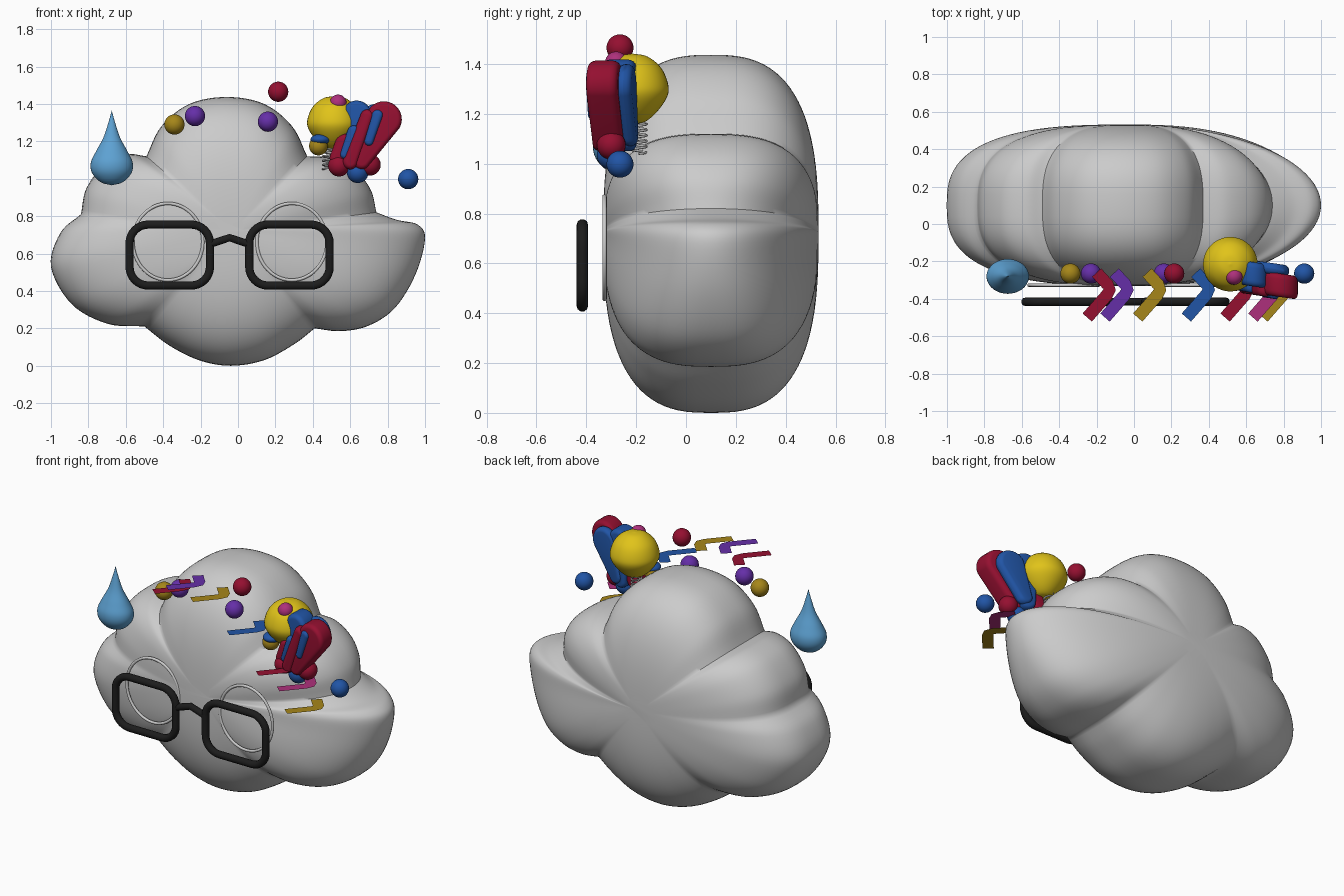
import bpy, bmesh, math
from mathutils import Vector

old = bpy.data.objects.get("Cube")
if old:
    bpy.data.objects.remove(old, do_unlink=True)


def material(name, r, g, b):
    m = bpy.data.materials.new(name)
    m.use_nodes = True
    m.diffuse_color = (r, g, b, 1)
    bsdf = next(n for n in m.node_tree.nodes if n.type == 'BSDF_PRINCIPLED')
    bsdf.inputs["Base Color"].default_value = (r, g, b, 1)
    return m


grey = material("cloud grey", .6, .6, .6)
silver = material("silver", .5, .5, .5)
black = material("black", .012, .012, .012)
sky = material("light blue", .11, .36, .65)
crimson = material("crimson", .3, .005, .03)
blue = material("blue", .015, .09, .38)
yellow = material("yellow", .75, .55, .01)
gold = material("gold", .38, .24, .01)
purple = material("purple", .13, .028, .39)
pink = material("pink", .42, .03, .2)


def smooth(obj, angle=40):
    bpy.ops.object.select_all(action='DESELECT')
    obj.select_set(True)
    bpy.context.view_layer.objects.active = obj
    bpy.ops.object.shade_smooth_by_angle(angle=math.radians(angle))


def loft(name, rings, mat, angle=40):
    """Skin a list of closed rings and cap both ends."""
    bm = bmesh.new()
    loops = [[bm.verts.new(p) for p in ring] for ring in rings]
    n = len(loops[0])
    for a, b in zip(loops, loops[1:]):
        for i in range(n):
            j = (i + 1) % n
            bm.faces.new((a[i], a[j], b[j], b[i]))
    bm.faces.new(loops[0])
    bm.faces.new(loops[-1])
    bmesh.ops.recalc_face_normals(bm, faces=bm.faces)
    mesh = bpy.data.meshes.new(name)
    bm.to_mesh(mesh)
    bm.free()
    mesh.materials.append(mat)
    obj = bpy.data.objects.new(name, mesh)
    bpy.context.collection.objects.link(obj)
    smooth(obj, angle)
    return obj


def spline(points, steps):
    """Open smooth curve through the points, without the last point."""
    p = [Vector(q) for q in points]
    p = [2 * p[0] - p[1]] + p + [2 * p[-1] - p[-2]]
    out = []
    for a, b, c, d in zip(p, p[1:], p[2:], p[3:]):
        for k in range(steps):
            t = k / steps
            out.append(.5 * (2 * b + (c - a) * t + (2 * a - 5 * b + 4 * c - d) * t * t
                             + (3 * b - a - 3 * c + d) * t ** 3))
    return out


def lathe(name, profile, centre, mat, sides=40, depth=1.0):
    rings = []
    for r, z in spline(profile, 6) + [Vector(profile[-1])]:
        r = max(r, .0005)
        rings.append([(centre[0] + r * math.cos(i * math.tau / sides),
                       centre[1] + r * depth * math.sin(i * math.tau / sides), z)
                      for i in range(sides)])
    return loft(name, rings, mat, 80)


def ball(name, x, y, z, r, mat, squash=1.0):
    bpy.ops.mesh.primitive_uv_sphere_add(segments=32, ring_count=20, radius=r, location=(x, y, z))
    obj = bpy.context.object
    obj.name = name
    obj.scale.z = squash
    obj.data.materials.append(mat)
    smooth(obj, 80)


def tube(name, points, radius, mat, closed=False):
    curve = bpy.data.curves.new(name, 'CURVE')
    curve.dimensions = '3D'
    curve.bevel_depth = radius
    curve.bevel_resolution = 3
    curve.use_fill_caps = True
    s = curve.splines.new('POLY')
    s.points.add(len(points) - 1)
    for sp, p in zip(s.points, points):
        sp.co = (*p, 1)
    s.use_cyclic_u = closed
    curve.materials.append(mat)
    obj = bpy.data.objects.new(name, curve)
    bpy.context.collection.objects.link(obj)
    bpy.ops.object.select_all(action='DESELECT')
    obj.select_set(True)
    bpy.context.view_layer.objects.active = obj
    bpy.ops.object.convert(target='MESH')
    smooth(bpy.context.object, 50)


# Cloud body: lobed outline swept into a puffy pillow
lobes = [
    [(.74, .82), (.85, .78), (.96, .755), (1, .68), (.95, .49), (.84, .31), (.7, .215), (.55, .185), (.41, .2)],
    [(.41, .2), (.3, .115), (.14, .03), (-.04, 0), (-.21, .03), (-.37, .11), (-.5, .21)],
    [(-.5, .21), (-.7, .225), (-.89, .33), (-1, .53), (-.95, .71), (-.84, .81)],
    [(-.84, .81), (-.81, .95), (-.71, 1.08), (-.59, 1.13), (-.49, 1.12)],
    [(-.49, 1.12), (-.41, 1.28), (-.26, 1.4), (-.06, 1.437), (.14, 1.4), (.29, 1.28), (.37, 1.12)],
    [(.37, 1.12), (.5, 1.11), (.63, 1.04), (.71, .94), (.74, .82)],
]
outline = [p for lobe in lobes for p in spline(lobe, 6)]
core = Vector((-.03, .72))
rings = []
for k in range(1, 48):
    t = -math.pi / 2 + math.pi * k / 48
    ring = []
    for p in outline:
        d = p - core
        tip = math.exp(-(math.atan2(d.y, d.x) / .4) ** 2)
        power = 2 / (2.75 - .75 * tip)
        s = math.cos(t) ** power
        y = math.copysign(abs(math.sin(t)) ** power, t)
        ring.append((core.x + d.x * s, .1 + .432 * y, core.y + d.y * s))
    rings.append(ring)
loft("cloud_body", rings, grey, 50)

# Eye rims and spectacles
for side, ex, gx in (("right", -.375, -.365), ("left", .288, .275)):
    circle = [i * math.tau / 64 for i in range(64)]
    tube(side + "_eye_rim", [(ex + .187 * math.cos(a), -.327, .663 + .205 * math.sin(a)) for a in circle],
         .009, grey, True)
    frame = []
    for q, (sx, sz) in enumerate(((1, 1), (-1, 1), (-1, -1), (1, -1))):
        for k in range(9):
            a = (q + k / 8) * math.pi / 2
            frame.append((gx + sx * .115 + .1 * math.cos(a), -.416, .592 + sz * .063 + .1 * math.sin(a)))
    tube(side + "_spectacle_frame", frame, .023, black, True)
tube("spectacle_bridge", [(-.15, -.416, .65), (-.09, -.416, .67), (-.045, -.416, .685),
                          (0, -.416, .67), (.06, -.416, .65)], .021, black)

# Sweat drop
lathe("sweat_drop", [(0, .965), (.06, .982), (.105, 1.03), (.112, 1.085), (.085, 1.145),
                     (.045, 1.22), (.018, 1.3), (0, 1.365)], (-.675, -.28), sky, depth=.82)

# Loose balls
for i, (x, z, mat) in enumerate(((-.34, 1.29, gold), (-.23, 1.335, purple), (.16, 1.305, purple),
                                 (.215, 1.465, crimson), (.91, .998, blue))):
    ball(f"loose_ball_{i + 1}", x, -.265, z, .054, mat)

# Yellow bulb on a coil spring
lathe("yellow_bulb", [(0, 1.16), (.05, 1.168), (.1, 1.21), (.14, 1.27), (.143, 1.32), (.115, 1.385),
                      (.06, 1.43), (0, 1.442)], (.515, -.215), yellow)
tube("coil_spring", [(.485 + .032 * math.cos(i * .5), -.19 + .032 * math.sin(i * .5), 1.04 + .0018 * i)
                     for i in range(80)], .005, silver)
ball("gold_knob", .43, -.28, 1.175, .05, gold)
ball("blue_collar", .44, -.285, 1.21, .052, blue, .55)
ball("pink_knob", .535, -.28, 1.405, .045, pink)


# Fan of rounded petals
def petal(name, base, tip, r0, r1, front, back, mat):
    b, t = Vector(base), Vector(tip)
    d = math.atan2(t.y - b.y, t.x - b.x)
    rings = []
    bevel = min(r0, .03)
    arc = [k * math.pi / 14 for k in range(15)]
    steps = [(1 - math.cos(k * math.pi / 8), 1 - math.sin(k * math.pi / 8)) for k in range(5)]
    levels = [(front + bevel * u, bevel * v) for u, v in steps]
    levels += [(back - bevel * u, bevel * v) for u, v in reversed(steps)]
    for y, inset in levels:
        ring = []
        for c, r, turn in ((t, r1, -math.pi / 2), (b, r0, math.pi / 2)):
            for a in arc:
                x = c.x + (r - inset * .8) * math.cos(d + turn + a)
                z = c.y + (r - inset * .8) * math.sin(d + turn + a)
                ring.append((x, y - .15 * (x - .68), z))
        rings.append(ring)
    loft(name, rings, mat)


petal("large_crimson_petal", (.66, 1.1), (.78, 1.318), .05, .096, -.375, -.25, crimson)
petal("large_blue_petal", (.62, 1.1), (.635, 1.34), .05, .078, -.34, -.21, blue)
petal("rear_blue_petal", (.65, 1.12), (.74, 1.31), .05, .09, -.26, -.2, blue)
petal("left_crimson_petal", (.535, 1.11), (.57, 1.19), .045, .05, -.36, -.23, crimson)
petal("middle_crimson_petal", (.6, 1.09), (.69, 1.335), .04, .035, -.385, -.27, crimson)
petal("narrow_blue_petal", (.7, 1.2), (.745, 1.34), .025, .03, -.39, -.3, blue)
petal("front_blue_petal", (.57, 1.13), (.62, 1.25), .025, .035, -.375, -.28, blue)
for i, (x, z, mat) in enumerate(((.54, 1.07, crimson), (.64, 1.035, blue), (.705, 1.075, crimson))):
    ball(f"fan_ball_{i + 1}", x, -.3, z, .058, mat)


# Flat bent streamers, each a paper-thin strip
def streamer(name, cx, z, mat):
    path = [Vector(p) for p in ((-.08, -.115), (.025, .005), (.04, .035), (.03, .06), (-.03, .125))]
    bm = bmesh.new()
    pairs = []
    for i, p in enumerate(path):
        d = (path[min(i + 1, 4)] - path[max(i - 1, 0)]).normalized() * .033
        pairs.append([bm.verts.new((cx + p.x + s * d.y, -.385 + p.y - s * d.x, z)) for s in (1, -1)])
    for a, b in zip(pairs, pairs[1:]):
        bm.faces.new((a[0], b[0], b[1], a[1]))
    mesh = bpy.data.meshes.new(name)
    bm.to_mesh(mesh)
    bm.free()
    mesh.materials.append(mat)
    bpy.context.collection.objects.link(bpy.data.objects.new(name, mesh))


for i, (x, z, mat) in enumerate(((-.17, 1.4, crimson), (-.075, 1.45, purple), (.1, 1.42, gold), (.36, 1.275, blue),
                                 (.567, 1.07, crimson), (.716, 1.01, pink), (.77, .88, gold))):
    streamer(f"streamer_{i + 1}", x, z, mat)
